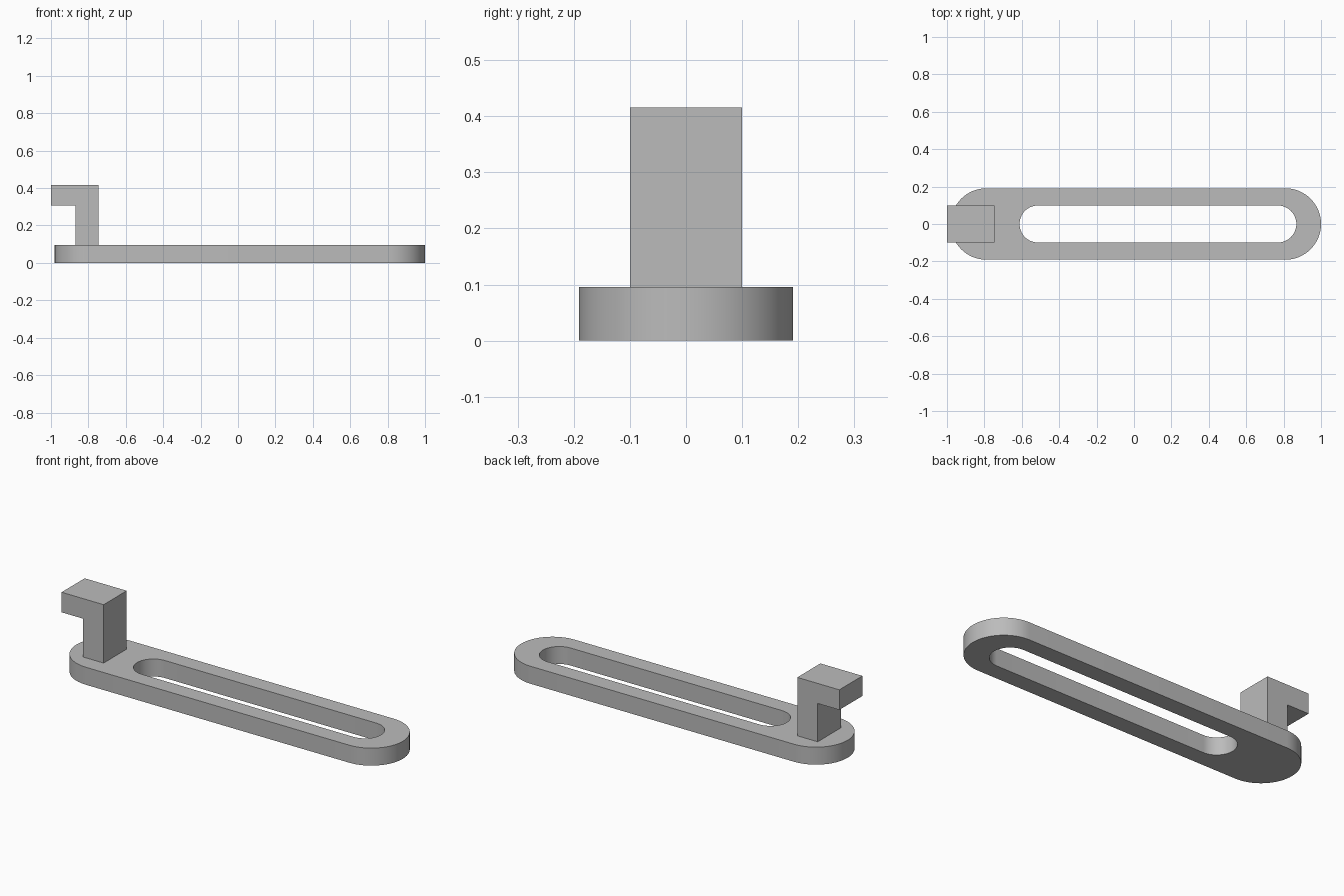
import bpy
import bmesh
from math import pi, sin, cos, radians

cube = bpy.data.objects.get("Cube")
if cube:
    bpy.data.objects.remove(cube, do_unlink=True)

grey = bpy.data.materials.new("plain grey")
grey.use_nodes = True
colour = (0.5, 0.5, 0.5, 1)
grey.diffuse_color = colour
grey.node_tree.nodes["Principled BSDF"].inputs["Base Color"].default_value = colour

SEGMENTS = 32
PLATE_TOP = 0.096


def stadium(x_min, x_max, radius):
    """Outline with two straight sides and semicircular ends."""
    points = []
    for centre, start in ((x_max - radius, -pi / 2), (x_min + radius, pi / 2)):
        for i in range(SEGMENTS + 1):
            a = start + pi * i / SEGMENTS
            points.append((centre + radius * cos(a), radius * sin(a)))
    return points


def finish(bm, name):
    bmesh.ops.recalc_face_normals(bm, faces=bm.faces)
    mesh = bpy.data.meshes.new(name)
    bm.to_mesh(mesh)
    bm.free()
    mesh.materials.append(grey)
    obj = bpy.data.objects.new(name, mesh)
    bpy.context.collection.objects.link(obj)
    return obj


# Slotted plate: four matching rings joined by quads
bm = bmesh.new()
outer = stadium(-0.98, 1.0, 0.191)
slot = stadium(-0.612, 0.868, 0.099)
rings = [[bm.verts.new((x, y, z)) for x, y in outline]
         for outline, z in ((outer, 0), (outer, PLATE_TOP), (slot, PLATE_TOP), (slot, 0))]
count = len(outer)
for r in range(4):
    a, b = rings[r], rings[(r + 1) % 4]
    for i in range(count):
        j = (i + 1) % count
        bm.faces.new((a[i], a[j], b[j], b[i]))
plate = finish(bm, "slotted_plate")
bpy.ops.object.select_all(action='DESELECT')
plate.select_set(True)
bpy.context.view_layer.objects.active = plate
bpy.ops.object.shade_smooth_by_angle(angle=radians(30))

# Hook: L-shaped profile extruded across the plate
bm = bmesh.new()
profile = [(-0.869, PLATE_TOP), (-0.745, PLATE_TOP), (-0.745, 0.416),
           (-1.0, 0.416), (-1.0, 0.306), (-0.869, 0.306)]
face = bm.faces.new([bm.verts.new((x, -0.1, z)) for x, z in profile])
side = bmesh.ops.extrude_face_region(bm, geom=[face])["geom"]
bmesh.ops.translate(bm, vec=(0, 0.2, 0),
                    verts=[v for v in side if isinstance(v, bmesh.types.BMVert)])
finish(bm, "hook")
